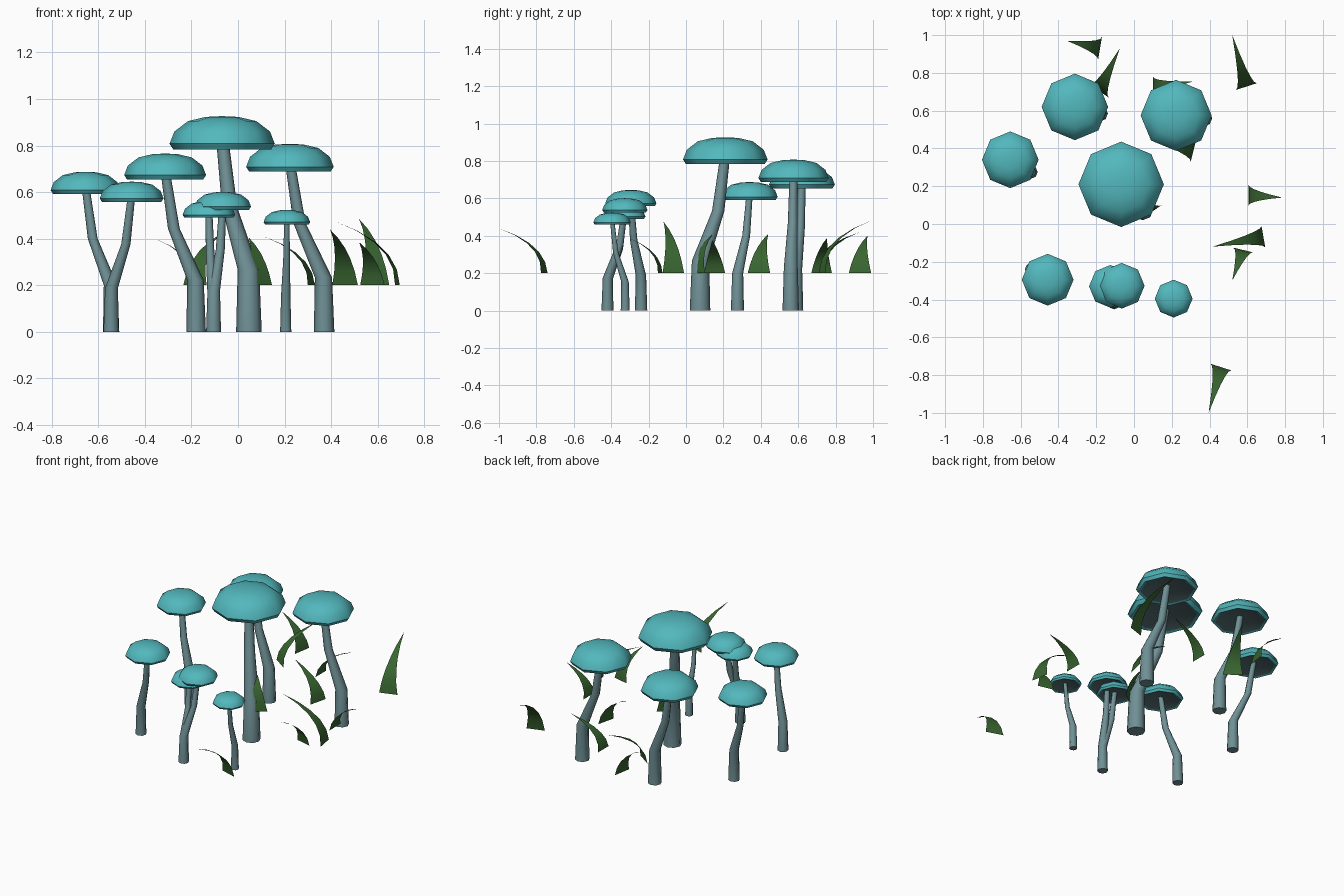
import bpy, bmesh, math
from mathutils import Vector

cube = bpy.data.objects.get("Cube")
if cube:
    bpy.data.objects.remove(cube)

SIDES = 8
GROUND = 0.2   # height at which the grass starts


def material(name, rgb):
    m = bpy.data.materials.new(name)
    m.use_nodes = True
    m.diffuse_color = (*rgb, 1)
    m.node_tree.nodes["Principled BSDF"].inputs["Base Color"].default_value = (*rgb, 1)
    return m


teal = material("cap_teal", (0.085, 0.48, 0.51))
grey = material("stem_grey", (0.16, 0.28, 0.30))
gill = material("gill_grey", (0.09, 0.15, 0.16))
green = material("grass_green", (0.04, 0.13, 0.03))


def finish(bm, name, mats, angle=None):
    mesh = bpy.data.meshes.new(name)
    bm.to_mesh(mesh)
    bm.free()
    for m in mats:
        mesh.materials.append(m)
    ob = bpy.data.objects.new(name, mesh)
    bpy.context.collection.objects.link(ob)
    if angle:
        bpy.ops.object.select_all(action='DESELECT')
        ob.select_set(True)
        bpy.context.view_layer.objects.active = ob
        bpy.ops.object.shade_smooth_by_angle(angle=math.radians(angle))
    return ob


def ring(bm, centre, radius):
    return [bm.verts.new(centre + Vector((radius * math.cos(a), radius * math.sin(a), 0)))
            for a in (math.tau * i / SIDES for i in range(SIDES))]


def bridge(bm, low, high, mat=0):
    for i in range(SIDES):
        j = (i + 1) % SIDES
        bm.faces.new((low[i], low[j], high[j], high[i])).material_index = mat


def fan(bm, loop, tip, mat=0):
    v = bm.verts.new(tip)
    for i in range(SIDES):
        bm.faces.new((loop[i], loop[(i + 1) % SIDES], v)).material_index = mat


def stem(name, base, top, height, radius):
    # (height share, lean share, radius share)
    path = [(0, 0, 1), (0.32, 0.02, 0.84), (0.64, 0.72, 0.6), (1, 1, 0.48)]
    bm = bmesh.new()
    a, b = Vector((*base, 0)), Vector((*top, 0))
    rings = [ring(bm, a.lerp(b, s) + Vector((0, 0, h * height)), r * radius)
             for h, s, r in path]
    for low, high in zip(rings, rings[1:]):
        bridge(bm, low, high)
    bm.faces.new(rings[0][::-1])
    bm.faces.new(rings[-1])
    finish(bm, name, [grey], 50)


def cap(name, centre, z, radius):
    # (radius share, height share) from inner lip over the rim to the crown
    profile = [(0.86, 0.03), (0.93, 0), (1, 0.11), (0.91, 0.34), (0.65, 0.54), (0.31, 0.62)]
    bm = bmesh.new()
    c = Vector((*centre, z))
    up = Vector((0, 0, radius))
    rings = [ring(bm, c + up * h, r * radius) for r, h in profile]
    for low, high in zip(rings, rings[1:]):
        bridge(bm, low, high)
    fan(bm, rings[-1], c + up * 0.635)
    # gills rise towards the stem
    fan(bm, rings[0][::-1], c + up * 0.2, 1)
    finish(bm, name, [teal, gill], 45)


def blade(name, left, right, tip, steps=5):
    bm = bmesh.new()
    a, b = Vector((*left, GROUND)), Vector((*right, GROUND))
    mid = (a + b) / 2
    end = Vector(tip)
    bend = mid + Vector((0, 0, (end.z - GROUND) * 0.65))
    rows = []
    for i in range(steps):
        t = i / steps
        p = mid * (1 - t) ** 2 + bend * 2 * t * (1 - t) + end * t * t
        half = (b - a) / 2 * (1 - t)
        rows.append((bm.verts.new(p - half), bm.verts.new(p + half)))
    for (p, q), (r, s) in zip(rows, rows[1:]):
        bm.faces.new((p, q, s, r))
    bm.faces.new((*rows[-1], bm.verts.new(end)))
    finish(bm, name, [green], 45)


# Mushrooms: stem base, cap centre, cap underside height, cap radius, stem radius
mushrooms = {
    "tall": ((0.047, 0.075), (-0.068, 0.21), 0.783, 0.226, 0.055),
    "back_left": ((0.37, 0.56), (0.223, 0.575), 0.688, 0.188, 0.044),
    "back_right": ((-0.18, 0.585), (-0.313, 0.62), 0.654, 0.176, 0.042),
    "side": ((-0.545, 0.275), (-0.655, 0.34), 0.592, 0.15, 0.035),
    "front_right": ((-0.545, -0.24), (-0.457, -0.295), 0.558, 0.137, 0.033),
    "twin_high": ((-0.105, -0.42), (-0.065, -0.327), 0.524, 0.121, 0.032),
    "twin_low": ((-0.105, -0.42), (-0.125, -0.33), 0.49, 0.113, 0.031),
    "small": ((0.205, -0.325), (0.21, -0.395), 0.46, 0.1, 0.024),
}
for key, (base, top, z, cap_r, stem_r) in mushrooms.items():
    stem(key + "_stem", base, top, z + cap_r * 0.22, stem_r)
    cap(key + "_cap", top, z, cap_r)

# Grass: two base corners and the tip
blades = [
    ((-0.17, 0.99), (-0.19, 0.87), (-0.355, 0.97, 0.4)),
    ((-0.235, 0.74), (-0.135, 0.67), (-0.075, 0.93, 0.42)),
    ((0.54, 0.71), (0.65, 0.745), (0.52, 1.0, 0.485)),
    ((0.1, 0.78), (0.1, 0.67), (0.315, 0.755, 0.39)),
    ((0.605, 0.21), (0.605, 0.095), (0.785, 0.14, 0.375)),
    ((0.675, -0.01), (0.695, -0.125), (0.415, -0.12, 0.475)),
    ((0.525, -0.125), (0.63, -0.15), (0.52, -0.3, 0.385)),
    ((0.044, 0.03), (0.146, 0.1), (0.046, 0.14, 0.405)),
    ((0.3, 0.33), (0.33, 0.45), (0.11, 0.44, 0.41)),
    ((0.405, -0.74), (0.515, -0.775), (0.395, -1.0, 0.44)),
]
for n, (left, right, tip) in enumerate(blades, 1):
    blade(f"grass_blade_{n}", left, right, tip)
